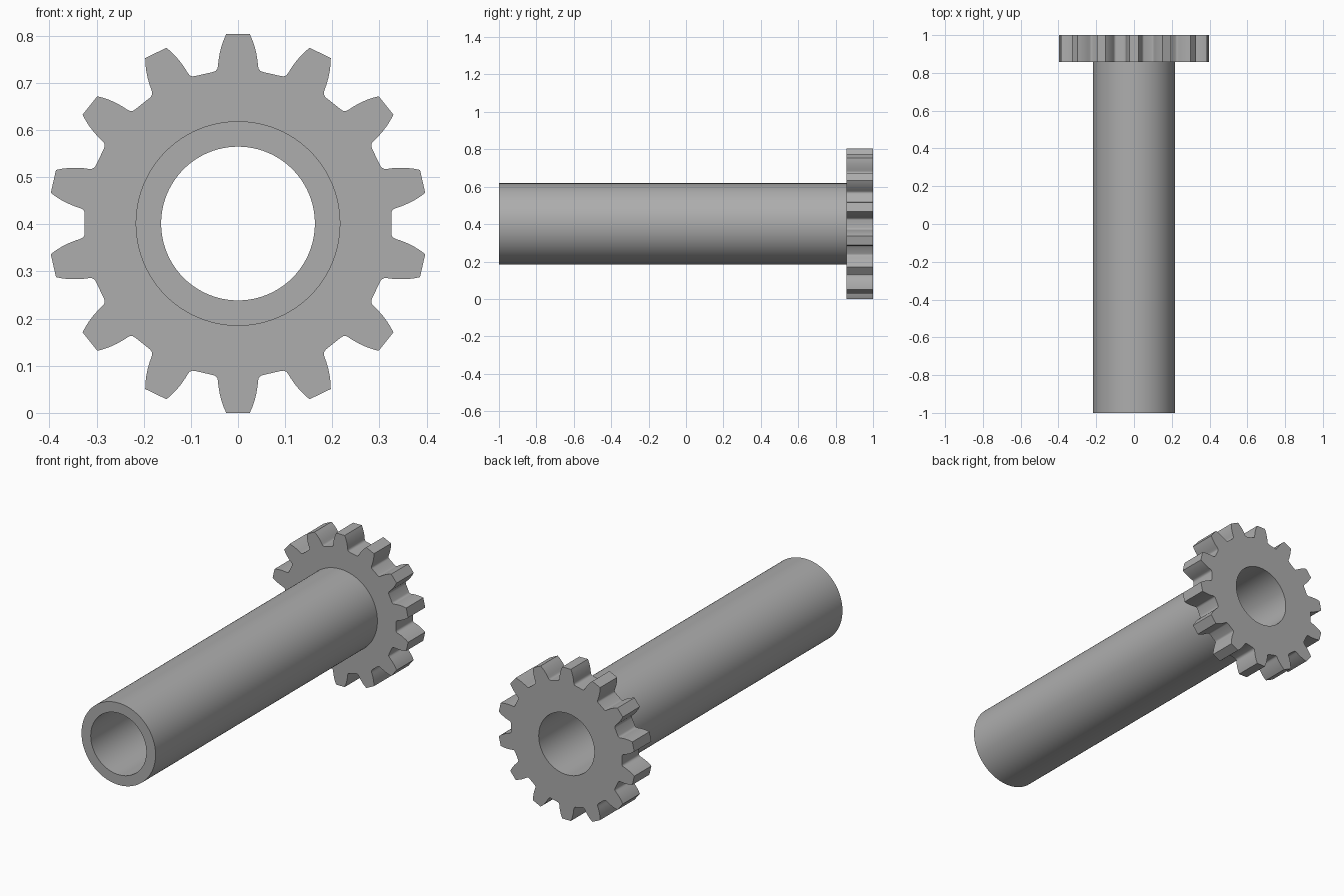
import bpy, bmesh
from math import sin, cos, pi, radians
from mathutils import Vector, Matrix

cube = bpy.data.objects.get("Cube")
if cube:
    bpy.data.objects.remove(cube, do_unlink=True)

AXIS_Z = 0.4015
BORE, TUBE = 0.163, 0.217
FRONT, GEAR_FRONT, BACK = -1.0, 0.857, 1.0
TEETH, SIDES = 14, 96

steel = bpy.data.materials.new("grey steel")
steel.use_nodes = True
grey = (0.42, 0.42, 0.42, 1)
steel.diffuse_color = grey
steel.node_tree.nodes["Principled BSDF"].inputs["Base Color"].default_value = grey


def ring(bm, points, y):
    """Closed loop of edges through (x, z) points around the axis."""
    verts = [bm.verts.new((x, y, AXIS_Z + z)) for x, z in points]
    return [bm.edges.new((a, b)) for a, b in zip(verts, verts[1:] + verts[:1])]


def circle(radius):
    return [(radius * sin(2 * pi * i / SIDES), radius * cos(2 * pi * i / SIDES))
            for i in range(SIDES)]


def finish(bm, name):
    bmesh.ops.recalc_face_normals(bm, faces=bm.faces)
    mesh = bpy.data.meshes.new(name)
    bm.to_mesh(mesh)
    bm.free()
    mesh.materials.append(steel)
    obj = bpy.data.objects.new(name, mesh)
    bpy.context.collection.objects.link(obj)
    bpy.ops.object.select_all(action='DESELECT')
    obj.select_set(True)
    bpy.context.view_layer.objects.active = obj
    bpy.ops.object.shade_smooth_by_angle(angle=radians(32))


# Hollow shaft, left open where it joins the gear
bm = bmesh.new()
outer_back, outer_front, inner_front, inner_back = [
    ring(bm, circle(r), y) for r, y in
    ((TUBE, GEAR_FRONT), (TUBE, FRONT), (BORE, FRONT), (BORE, GEAR_FRONT))]
for a, b in ((outer_back, outer_front), (outer_front, inner_front), (inner_front, inner_back)):
    bmesh.ops.bridge_loops(bm, edges=a + b)
finish(bm, "hollow_shaft")

# Gear outline: half a tooth with root fillet, mirrored and repeated
half = [(0.025, 0.4015), (0.0305, 0.389), (0.035, 0.376), (0.039, 0.36), (0.0415, 0.345),
        (0.0425, 0.334), (0.0438, 0.328), (0.0475, 0.3235), (0.0528, 0.3213)]
tooth = [(-x, z) for x, z in reversed(half)] + half
outline = []
for i in range(TEETH):
    turn = Matrix.Rotation(-2 * pi * i / TEETH, 2)
    outline += [tuple(turn @ Vector(p)) for p in tooth]

# Gear wheel: outline with a bore, extruded to thickness
bm = bmesh.new()
edges = ring(bm, outline, GEAR_FRONT) + ring(bm, circle(BORE), GEAR_FRONT)
bmesh.ops.triangle_fill(bm, edges=edges, use_beauty=True)
out = bmesh.ops.extrude_face_region(bm, geom=bm.faces[:], use_keep_orig=True)
moved = [g for g in out["geom"] if isinstance(g, bmesh.types.BMVert)]
bmesh.ops.translate(bm, verts=moved, vec=(0, BACK - GEAR_FRONT, 0))
finish(bm, "gear_wheel")
